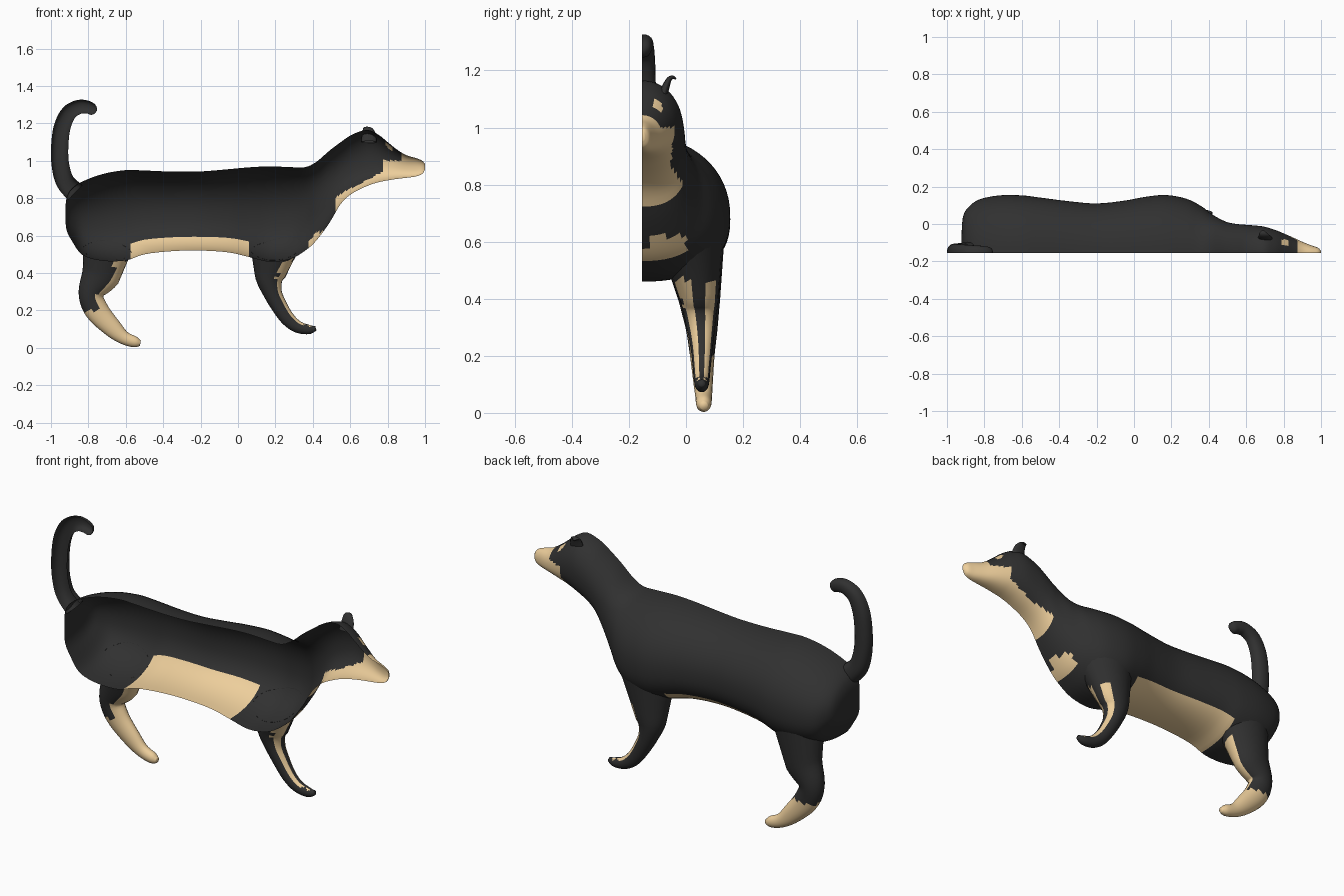
import bpy, bmesh
from math import sin, cos, pi, copysign
from mathutils import Vector
from mathutils.bvhtree import BVHTree

if "Cube" in bpy.data.objects:
    bpy.data.objects.remove(bpy.data.objects["Cube"])

CUT = -0.155  # open side of the half model


def material(name, rgb):
    m = bpy.data.materials.new(name)
    m.diffuse_color = (*rgb, 1)
    m.use_nodes = True
    m.node_tree.nodes["Principled BSDF"].inputs["Base Color"].default_value = m.diffuse_color
    return m


MATS = [material("black_fur", (0.03, 0.03, 0.03)), material("tan_fur", (0.85, 0.62, 0.33))]


def smooth(rows, steps):
    """Catmull-Rom interpolation of rows of numbers."""
    out = []
    for i in range(len(rows) - 1):
        a, b, c, d = (rows[max(0, min(len(rows) - 1, i + k))] for k in (-1, 0, 1, 2))
        for s in range(steps):
            t = s / steps
            out.append([q + .5 * t * (r - p + t * (2 * p - 5 * q + 4 * r - u + t * (3 * (q - r) + u - p)))
                        for p, q, r, u in zip(a, b, c, d)])
    return out + [list(rows[-1])]


def power(v, e):
    return copysign(abs(v) ** e, v)


def loft(name, rings, closed, colour, caps):
    bm = bmesh.new()
    vs = [[bm.verts.new(p) for p in r] for r in rings]
    n = len(rings[0])
    for a, b in zip(vs, vs[1:]):
        for j in range(n if closed else n - 1):
            k = (j + 1) % n
            bm.faces.new((a[j], a[k], b[k], b[j]))
    for c in caps:
        bm.faces.new(vs[c])
    bmesh.ops.recalc_face_normals(bm, faces=bm.faces)
    for f in bm.faces:
        f.smooth = True
        f.material_index = int(colour(f.calc_center_median(), f.normal))
    tree = BVHTree.FromBMesh(bm)
    me = bpy.data.meshes.new(name)
    bm.to_mesh(me)
    bm.free()
    for m in MATS:
        me.materials.append(m)
    bpy.context.collection.objects.link(bpy.data.objects.new(name, me))
    return tree


def tube_rings(path, side, steps=5, n=20, half=False, e=1.0):
    """Rings along rows of (x, y, z, radius across, radius along side)."""
    rows = smooth(path, steps)
    pts = [Vector(r[:3]) for r in rows]
    rings = []
    for i, r in enumerate(rows):
        t = (pts[min(i + 1, len(pts) - 1)] - pts[max(i - 1, 0)]).normalized()
        nrm = side.cross(t).normalized()
        count = n // 2 + 1 if half else n
        rings.append([pts[i] + nrm * r[3] * power(cos(2 * pi * j / n), e)
                      + side * r[4] * power(sin(2 * pi * j / n), e) for j in range(count)])
    return rings


# Body, neck and head: x, top z, bottom z, half width
stations = [
    (-.922, .76, .67, .10), (-.915, .805, .625, .19), (-.89, .85, .575, .24), (-.83, .89, .495, .285),
    (-.72, .93, .465, .308), (-.6, .95, .467, .308), (-.5, .948, .50, .296), (-.35, .942, .517, .277),
    (-.2, .943, .52, .265), (-.05, .955, .51, .28), (.06, .965, .485, .30), (.17, .97, .46, .31),
    (.28, .966, .475, .29), (.36, .966, .52, .25), (.42, .995, .575, .205), (.49, 1.055, .67, .168),
    (.55, 1.10, .77, .155), (.61, 1.14, .825, .15), (.69, 1.165, .865, .142), (.75, 1.14, .885, .125),
    (.80, 1.10, .895, .105), (.85, 1.06, .903, .083), (.90, 1.03, .909, .06), (.95, 1.015, .916, .04),
    (.985, 1.0, .93, .027), (1.0, .982, .955, .01)]


def body_colour(c, n):
    belly = -.58 < c.x < .07 and c.z < .60 - .35 * (c.x + .22) ** 2
    throat = .52 < c.x <= .78 and c.z < .82 + .52 * (c.x - .54)
    muzzle = c.x > .87 or (c.x > .78 and c.z < 1.0)
    chest = .38 < c.x < .47 and c.z < .62 and -.14 < c.y < 0
    brow = .79 < c.x < .83 and -.115 < c.y < -.085 and c.z > 1.03
    return belly or throat or muzzle or chest or brow


rings = []
for x, top, bot, w in smooth(stations, 4):
    mid = bot + .45 * (top - bot)
    ring = []
    for j in range(33):
        a = pi * j / 32
        e = 2 / 2.1 if cos(a) > 0 else 2 / 2.4
        h = top - mid if cos(a) > 0 else mid - bot
        ring.append(Vector((x, CUT + w * power(max(sin(a), 0), e), mid + h * power(cos(a), e))))
    rings.append(ring)
body = loft("body_and_head", rings, False, body_colour, (0, -1))


# Legs, with the top ring fitted to the underside of the body
def leg(name, path, colour):
    rings = tube_rings(path, Vector((0, 1, 0)))
    x, y, z, rx, ry = path[0]
    n = len(rings[0])
    for j in range(n):
        a = 2 * pi * j / n
        p = Vector((x - rx * cos(a), y + ry * sin(a), 0))
        hit = body.ray_cast(p, Vector((0, 0, 1)))[0]
        rings[0][j] = hit if hit else Vector((p.x, p.y, z))
    # ease the next rings between the fitted rim and the shin
    for i in range(1, 5):
        rings[i] = [rings[0][j].lerp(rings[5][j], i / 5) for j in range(n)]
    loft(name, rings, True, colour, (-1,))


leg("rear_leg", [
    (-.70, .04, .48, .13, .092), (-.735, .047, .39, .105, .072), (-.785, .055, .29, .068, .055),
    (-.755, .057, .20, .064, .043), (-.67, .06, .105, .05, .034), (-.61, .062, .054, .036, .029),
    (-.55, .062, .031, .029, .026), (-.522, .062, .025, .014, .014)],
    lambda c, n: c.z < .2 or (n.x > .3 and n.y < .4 and c.z < .47))

leg("front_leg", [
    (.205, .04, .48, .135, .09), (.17, .047, .385, .082, .066), (.183, .052, .30, .052, .05),
    (.222, .055, .22, .043, .038), (.268, .055, .153, .038, .031), (.32, .055, .112, .032, .027),
    (.38, .055, .098, .025, .022), (.416, .055, .105, .012, .012)],
    lambda c, n: n.x > .25 and .3 < abs(n.y) < .85 and .11 < c.z < .47)

# Half tail, curled at the tip
tail = [(-.87, .83, .055), (-.925, .89, .05), (-.95, .98, .047), (-.953, 1.08, .046), (-.94, 1.18, .045),
        (-.905, 1.255, .042), (-.85, 1.288, .038), (-.80, 1.285, .034), (-.772, 1.268, .027), (-.76, 1.26, .01)]
loft("tail", tube_rings([(x, CUT, z, r, r * 1.08) for x, z, r in tail], Vector((0, 1, 0)), half=True, e=.8),
     False, lambda c, n: False, (-1,))

# Ear, folding outwards
loft("ear", tube_rings([(.70, -.085, 1.10, .018, .042), (.70, -.07, 1.145, .013, .036),
                        (.695, -.058, 1.17, .009, .027), (.69, -.045, 1.176, .006, .018),
                        (.69, -.035, 1.17, .003, .006)], Vector((1, 0, 0)), n=12),
     True, lambda c, n: False, (-1,))
